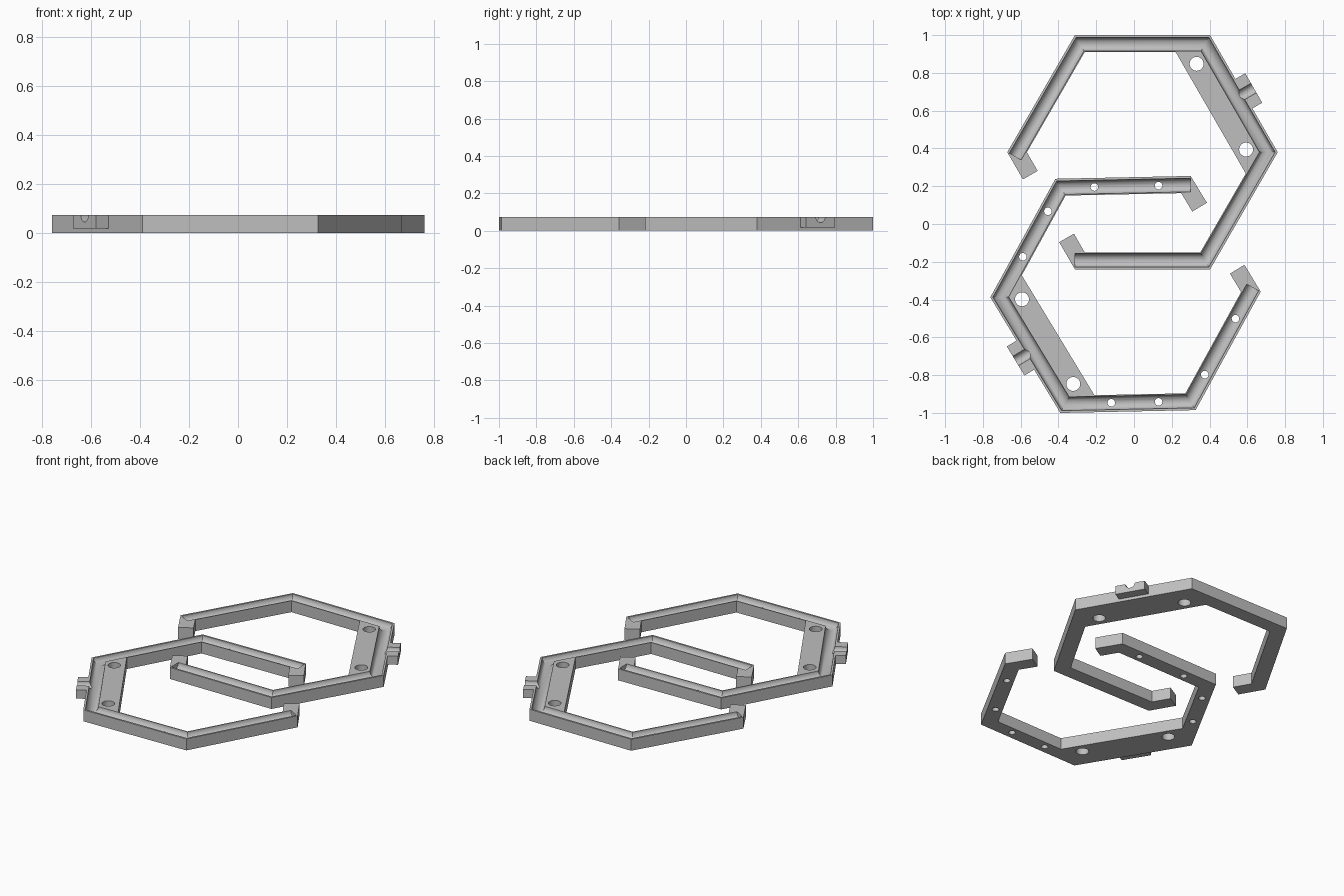
import bpy, bmesh
from math import radians, cos, sin, pi
from mathutils import Vector, Matrix

if "Cube" in bpy.data.objects:
    bpy.data.objects.remove(bpy.data.objects["Cube"])

HEIGHT = 0.073
OUTER, INNER, GROOVE = 0.62, 0.53, 0.572   # distances of the hexagon sides
TAB = 0.166

grey = bpy.data.materials.new("light grey")
grey.use_nodes = True
grey.diffuse_color = (0.52, 0.52, 0.52, 1)
grey.node_tree.nodes["Principled BSDF"].inputs["Base Color"].default_value = grey.diffuse_color


def at(angle, out, along=0.0, z=0.0):
    """Point given by a side's direction, distance outward and shift along it."""
    a = radians(angle)
    return Vector((out * cos(a) - along * sin(a), out * sin(a) + along * cos(a), z))


def corner(angle, apothem, z=0.0):
    return at(angle, apothem / cos(pi / 6), 0, z)


def finish(bm, name):
    bmesh.ops.recalc_face_normals(bm, faces=bm.faces)
    mesh = bpy.data.meshes.new(name)
    bm.to_mesh(mesh)
    bm.free()
    obj = bpy.data.objects.new(name, mesh)
    bpy.context.collection.objects.link(obj)
    return obj


def prism(points, z0, z1, name):
    bm = bmesh.new()
    face = bm.faces.new([bm.verts.new((p.x, p.y, z0)) for p in points])
    new = bmesh.ops.extrude_face_region(bm, geom=[face])["geom"]
    bmesh.ops.translate(bm, vec=(0, 0, z1 - z0),
                        verts=[v for v in new if isinstance(v, bmesh.types.BMVert)])
    return finish(bm, name)


def hole(p, radius):
    ring = [p + at(i * 360 / 24, radius) for i in range(24)]
    return prism(ring, -0.1, 0.2, "hole_cutter")


def tube(path, radius, name, sides=32):
    """Round bar along a flat path with mitred corners."""
    bm = bmesh.new()
    rings = []
    for i, p in enumerate(path):
        before = (p - path[i - 1]).normalized() if i else None
        after = (path[i + 1] - p).normalized() if i + 1 < len(path) else None
        mid = ((before or after) + (after or before)).normalized()
        side = Vector((-mid.y, mid.x, 0)) / mid.dot(before or after)
        rings.append([bm.verts.new(p + radius * (cos(t) * side + Vector((0, 0, sin(t)))))
                      for t in [2 * pi * k / sides for k in range(sides)]])
    for a, b in zip(rings, rings[1:]):
        for k in range(sides):
            n = (k + 1) % sides
            bm.faces.new((a[k], a[n], b[n], b[k]))
    bm.faces.new(rings[0])
    bm.faces.new(rings[-1])
    return finish(bm, name)


def combine(body, tool, operation):
    mod = body.modifiers.new("cut", 'BOOLEAN')
    mod.operation, mod.object, mod.solver = operation, tool, 'EXACT'
    bpy.context.view_layer.objects.active = body
    bpy.ops.object.modifier_apply(modifier=mod.name)
    bpy.data.objects.remove(tool)


def open_ring(name, centre, turn, drains):
    angles = [180, 120, 60, 0, -60, -120]
    # Open hexagon with end tabs and the mounting plate inside one side
    outer = [corner(a, OUTER) for a in angles]
    gap = (outer[-1] - outer[0]).normalized()
    inward = at(30, OUTER - INNER)
    start, end = outer[0] + gap * TAB, outer[-1] - gap * TAB
    inner = [corner(180, INNER), corner(120, INNER), at(30, 0.417, 0.371),
             at(30, 0.417, -0.371), corner(-60, INNER), corner(-120, INNER)]
    body = prism([start] + outer + [end, end + inward] + inner[::-1] + [start + inward],
                 0, HEIGHT, name)

    # Cable outlet block on the plate side
    block = [at(30, 0.612, -0.09), at(30, 0.68, -0.09), at(30, 0.68, 0.09), at(30, 0.612, 0.09)]
    combine(body, prism(block, 0.018, HEIGHT, "outlet_block"), 'UNION')

    # Round channel along the ring, running square up to the end corners
    path = [corner(a, GROOVE, HEIGHT) for a in angles]
    path[0] += (path[0] - path[1]).normalized() * 0.026
    path[-1] += (path[-1] - path[-2]).normalized() * 0.026
    combine(body, tube(path, 0.036, "channel_cutter"), 'DIFFERENCE')
    outlet = [at(30, GROOVE, 0, HEIGHT), at(30, 0.75, 0, HEIGHT)]
    combine(body, tube(outlet, 0.029, "outlet_cutter"), 'DIFFERENCE')

    # Screw holes in the plate and small holes in the channel
    for along in (-0.262, 0.262):
        combine(body, hole(at(30, 0.482, along), 0.037), 'DIFFERENCE')
    for angle, along in drains:
        combine(body, hole(at(angle, GROOVE, along), 0.02), 'DIFFERENCE')

    body.data.transform(Matrix.Translation(centre) @ Matrix.Rotation(radians(turn), 4, 'Z'))
    body.data.materials.clear()
    body.data.materials.append(grey)
    bpy.ops.object.select_all(action='DESELECT')
    body.select_set(True)
    bpy.context.view_layer.objects.active = body
    bpy.ops.object.shade_smooth_by_angle(angle=radians(30))


open_ring("back_channel_ring", (0.045, 0.38, 0), 0, [])
open_ring("front_channel_ring", (-0.045, -0.373, 0), 181.2,
          [(90, 0.163), (90, -0.087), (-90, 0.153), (-90, -0.187),
           (-30, -0.188), (-30, 0.087), (150, 0.168), (150, -0.17)])
